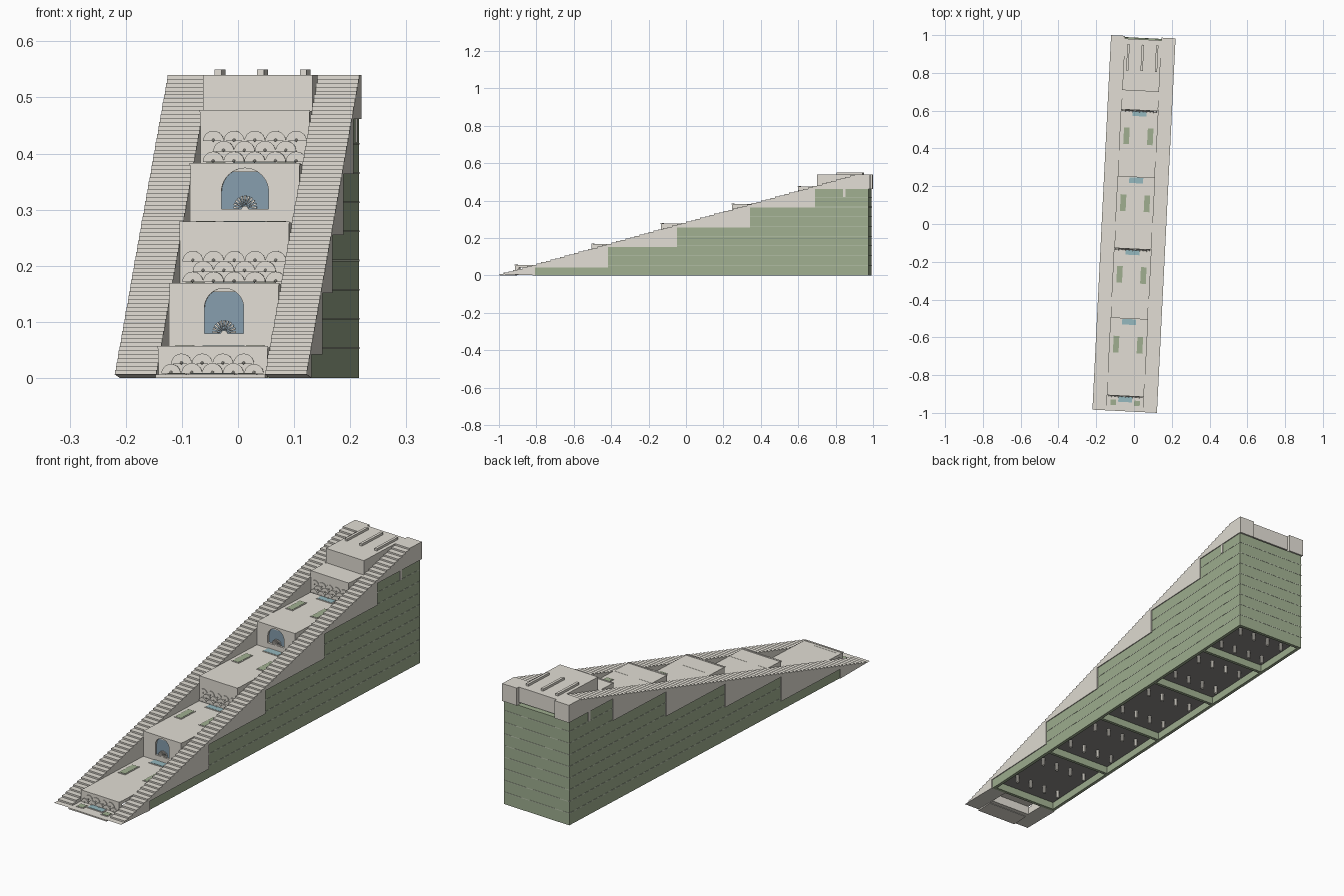
import bpy, bmesh, math
from mathutils import Matrix, Vector

if "Cube" in bpy.data.objects:
    bpy.data.objects.remove(bpy.data.objects["Cube"])

ROT = Matrix.Rotation(-math.radians(2.85), 4, 'Z')   # whole stairway sits slightly turned
END, SLOPE = 0.9925, 0.28


def material(name, r, g, b):
    m = bpy.data.materials.new(name)
    m.diffuse_color = (r, g, b, 1)
    m.use_nodes = True
    m.node_tree.nodes["Principled BSDF"].inputs["Base Color"].default_value = m.diffuse_color
    return m


CREAM = material("stone", 0.76, 0.73, 0.66)
GREEN = material("hedge_green", 0.35, 0.43, 0.28)
PALE = material("pale_green", 0.52, 0.57, 0.45)
BLUE = material("niche_blue", 0.24, 0.34, 0.42)
TEAL = material("pool_teal", 0.30, 0.48, 0.52)
DARK = material("underside_grey", 0.27, 0.26, 0.25)


def finish(name, bm, mat):
    bmesh.ops.recalc_face_normals(bm, faces=bm.faces)
    bm.transform(ROT)
    me = bpy.data.meshes.new(name)
    bm.to_mesh(me)
    bm.free()
    ob = bpy.data.objects.new(name, me)
    bpy.context.collection.objects.link(ob)
    me.materials.append(mat)
    return ob


def add_box(bm, x0, x1, y0, y1, z0, z1):
    m = Matrix.LocRotScale(Vector(((x0 + x1) / 2, (y0 + y1) / 2, (z0 + z1) / 2)), None,
                           Vector((x1 - x0, y1 - y0, z1 - z0)))
    bmesh.ops.create_cube(bm, size=1, matrix=m)


def add_prism(bm, pts, a, b, axis):
    """Extrude a profile: axis 'y' takes (x, z) points, axis 'x' takes (y, z) points."""
    def put(p, d):
        return (p[0], d, p[1]) if axis == 'y' else (d, p[0], p[1])
    v0 = [bm.verts.new(put(p, a)) for p in pts]
    v1 = [bm.verts.new(put(p, b)) for p in pts]
    bm.faces.new(v0)
    bm.faces.new(v1[::-1])
    for i in range(len(pts)):
        j = (i + 1) % len(pts)
        bm.faces.new((v0[i], v0[j], v1[j], v1[i]))


def boxes(name, mat, *dims):
    bm = bmesh.new()
    for d in dims:
        add_box(bm, *d)
    return finish(name, bm, mat)


def half_disc(cx, cz, r, n=14):
    return [(cx + r * math.cos(math.pi * i / n), cz + r * math.sin(math.pi * i / n))
            for i in range(n + 1)]


seg = [-0.8, -0.41, -0.04, 0.35, 0.7, 0.985]          # green base segments along the length
front = [-0.91, -0.5, -0.13, 0.25, 0.605, 0.705]      # fronts of the landing walls
level = [0.006, 0.055, 0.167, 0.277, 0.381, 0.476, 0.54]
tops = [SLOPE * (v + END) - 0.012 for v in seg[:5]]

# side stairs: stepped top, sawtooth underside resting on the base
N = 77
rise = 0.54 / N
run = rise / SLOPE
prof = [(-END, 0)]
for i in range(N):
    prof += [(-END + i * run, (i + 1) * rise), (-END + (i + 1) * run, (i + 1) * rise)]
prof.append((END, 0.54))
prof.append((END, tops[4]))
for i in range(4, -1, -1):
    prof.append((seg[i], tops[i]))
    prof.append((seg[i], tops[i - 1] if i else 0))
for name, s in (("left_stair", -1), ("right_stair", 1)):
    bm = bmesh.new()
    add_prism(bm, prof[1:], s * 0.097, s * 0.171, 'x')
    finish(name, bm, CREAM)

# green base: segment blocks with a hollow rim underneath, and pale course lines
W, C = 0.167, 0.036
base, lines, pegs = bmesh.new(), bmesh.new(), bmesh.new()
for i in range(5):
    a, b, t = seg[i], seg[i + 1], tops[i]
    add_box(base, -W, W, a, b, C, t)
    add_box(base, -W, W, a, a + 0.014, 0, C)
    for s in (-1, 1):
        add_box(base, s * W - 0.007 - s * 0.007, s * W + 0.007 - s * 0.007, a, b, 0, C)
    k = 0.052
    while k < t - 0.01:
        end = b + 0.001 if i == 4 else b
        add_box(lines, -W - 0.001, W + 0.001, a, end, k, k + 0.003)
        k += 0.052
    for r in (0.27, 0.75):                             # foot pegs under each segment
        for c in (-0.11, -0.037, 0.037, 0.11):
            bmesh.ops.create_cone(pegs, cap_ends=True, segments=10, radius1=0.008, radius2=0.008,
                                  depth=C, matrix=Matrix.Translation((c, a + (b - a) * r, C / 2)))
add_box(base, -W, W, seg[5] - 0.014, seg[5], 0, C)
finish("green_base", base, GREEN)
finish("course_lines", lines, PALE)
finish("foot_pegs", pegs, CREAM)
boxes("underside_panel", DARK, (-0.153, 0.153, -0.786, 0.971, C - 0.003, C))

# landings and the walls below them
boxes("entry_floor", CREAM, (-0.098, 0.098, -END, front[0], 0, level[0]))
for i in range(6):
    y0, z0, z1 = front[i], level[i], level[i + 1]
    ynext = front[i + 1] + 0.01 if i < 5 else 0.978
    wall_back = y0 + 0.02 if i == 0 else max(seg[min(i, 5)], y0 + 0.02) if i < 5 else 0.978
    wall = boxes("landing_wall_%d" % i, CREAM, (-0.0975, 0.0975, y0, wall_back, z0 - 0.004, z1))
    if i < 5:
        boxes("landing_floor_%d" % i, CREAM,
              (-0.0975, 0.0975, y0 + 0.005, ynext, z1 - 0.014, z1 - 0.0005))
        boxes("wall_coping_%d" % i, CREAM, (-0.0985, 0.0985, y0 - 0.002, y0 + 0.006, z1 - 0.002, z1 + 0.002))

        # pool at the foot of the wall with a low rim
        boxes("pool_rim_%d" % i, CREAM, (-0.041, 0.041, y0 - 0.037, y0, z0 - 0.002, z0 + 0.002))
        boxes("pool_%d" % i, TEAL, (-0.037, 0.037, y0 - 0.034, y0 - 0.004, z0, z0 + 0.003))

        # planters on both sides
        h = 0.014 if i == 0 else 0.044
        yc = -0.948 if i == 0 else y0 - 0.14
        for s in (-1, 1):
            x = s * 0.063
            boxes("planter_rim", CREAM, (x - 0.018, x + 0.018, yc - h - 0.003, yc + h + 0.003, z0 - 0.002, z0 + 0.002))
            boxes("planter", GREEN, (x - 0.015, x + 0.015, yc - h, yc + h, z0, z0 + 0.003))

    # scalloped walls: rows of half discs with a small boss each
    if i in (0, 2, 4):
        bm = bmesh.new()
        rows = [(0.019, 4), (0.002, 5)] if i == 0 else [(0.041, 5), (0.023, 4), (0.004, 5)]
        for j, (dz, n) in enumerate(rows):
            for k in range(n):
                x = (k - (n - 1) / 2) * 0.037
                r = 0.0185 if abs(x) < 0.07 or i else 0.017
                z = z0 + dz
                add_prism(bm, half_disc(x, z, r), y0 - 0.003 - 0.003 * j, y0 + 0.002, 'y')
                bmesh.ops.create_icosphere(bm, subdivisions=1, radius=0.003,
                                           matrix=Matrix.Translation((x, y0 - 0.005 - 0.003 * j, z + 0.002)))
        finish("scallops_%d" % i, bm, CREAM)

    # arched niches with a shell fan
    if i in (1, 3):
        r = 0.035 if i == 1 else 0.042
        zb, zt = z0 + 0.024, z1 - 0.007
        arch = [(-r, zb), (r, zb)] + half_disc(0, zt - r, r, 20)
        bm = bmesh.new()
        add_prism(bm, arch, y0 - 0.02, y0 + 0.012, 'y')
        cutter = finish("niche_cutter_%d" % i, bm, BLUE)
        cutter.hide_render = True
        cutter.hide_viewport = True
        mod = wall.modifiers.new("niche", 'BOOLEAN')
        mod.operation, mod.object, mod.solver = 'DIFFERENCE', cutter, 'EXACT'
        bm = bmesh.new()
        add_prism(bm, arch, y0 + 0.009, y0 + 0.013, 'y')
        finish("niche_panel_%d" % i, bm, BLUE)
        bm = bmesh.new()
        for k in range(11):
            a = math.pi * k / 10
            p = [(0.005 * math.cos(a), zb + 0.002 + 0.005 * math.sin(a))]
            for d in (-0.1, 0.1):
                p.append((0.021 * math.cos(a + d), zb + 0.003 + 0.021 * math.sin(a + d)))
            add_prism(bm, p, y0 + 0.001, y0 + 0.01, 'y')
        add_prism(bm, half_disc(0, zb, 0.006), y0, y0 + 0.01, 'y')
        finish("shell_fan_%d" % i, bm, CREAM)

# three bars on the top deck, and small side brackets
boxes("deck_bars", CREAM, *[(x - 0.006, x + 0.006, 0.81, 0.95, 0.535, 0.55) for x in (-0.076, 0, 0.076)])
boxes("side_brackets", CREAM, *[(s * 0.167 - 0.003, s * 0.167 + 0.003, 0.85, 0.862, 0.42, 0.465) for s in (-1, 1)])
